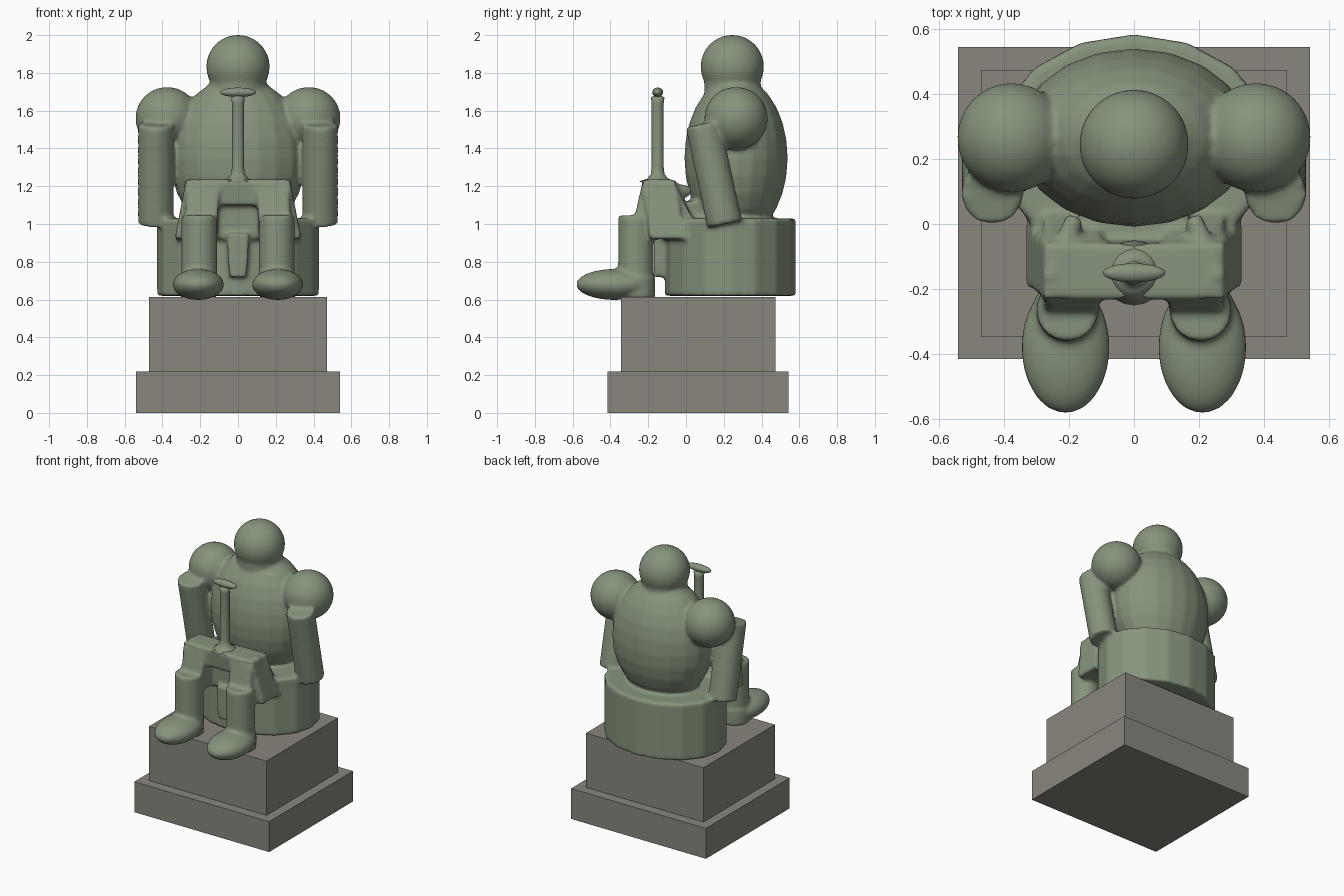
import bpy, bmesh, math
from mathutils import Vector, Matrix

if "Cube" in bpy.data.objects:
    bpy.data.objects.remove(bpy.data.objects["Cube"])


def material(name, rgb):
    m = bpy.data.materials.new(name)
    m.diffuse_color = (*rgb, 1)
    m.use_nodes = True
    m.node_tree.nodes["Principled BSDF"].inputs["Base Color"].default_value = m.diffuse_color
    return m


GREEN = material("weathered_green", (0.24, 0.295, 0.205))
STONE = material("grey_stone", (0.25, 0.24, 0.205))


def finish(name, bm, mat):
    bmesh.ops.recalc_face_normals(bm, faces=bm.faces)
    me = bpy.data.meshes.new(name)
    bm.to_mesh(me)
    bm.free()
    me.materials.append(mat)
    ob = bpy.data.objects.new(name, me)
    bpy.context.collection.objects.link(ob)
    return ob


def ellipsoid(bm, c, r, u=32, v=20):
    mat = Matrix.Translation(c) @ Matrix.Diagonal((*r, 1))
    bmesh.ops.create_uvsphere(bm, u_segments=u, v_segments=v, radius=1, matrix=mat)


def tube(bm, a, b, r1, r2=None, seg=24):
    a, b = Vector(a), Vector(b)
    d = b - a
    mat = Matrix.Translation((a + b) / 2) @ d.to_track_quat('Z', 'Y').to_matrix().to_4x4()
    bmesh.ops.create_cone(bm, cap_ends=True, segments=seg, radius1=r1,
                          radius2=r1 if r2 is None else r2, depth=d.length, matrix=mat)


def block(bm, bottom, top):
    """Tapered box; each end is (x0, x1, y0, y1, z)."""
    rings = []
    for x0, x1, y0, y1, z in (bottom, top):
        rings.append([bm.verts.new(p) for p in
                      ((x0, y0, z), (x1, y0, z), (x1, y1, z), (x0, y1, z))])
    lo, hi = rings
    bm.faces.new(lo[::-1])
    bm.faces.new(hi)
    for i in range(4):
        j = (i + 1) % 4
        bm.faces.new((lo[i], lo[j], hi[j], hi[i]))


# Stepped plinth
for name, s, y0, y1, z0, z1 in (("plinth_base", 0.54, -0.415, 0.543, 0, 0.22),
                                ("plinth_block", 0.47, -0.345, 0.473, 0.22, 0.613)):
    bm = bmesh.new()
    block(bm, (-s, s, y0, y1, z0), (-s, s, y0, y1, z1))
    finish(name, bm, STONE)

bm = bmesh.new()
# Sixteen-sided oval seat
bmesh.ops.create_cone(bm, cap_ends=True, segments=16, radius1=1, radius2=1, depth=0.41,
                      matrix=Matrix.Translation((0, 0.235, 0.825)) @ Matrix.Diagonal((0.43, 0.347, 1, 1)))
# Torso and head
ellipsoid(bm, (0, 0.265, 1.35), (0.36, 0.274, 0.43), 20, 14)
ellipsoid(bm, (0, 0.245, 1.833), (0.168, 0.168, 0.168))
tube(bm, (0, 0.25, 1.6), (0, 0.245, 1.78), 0.15)
# Middle of the lap and hanging cloth below it
block(bm, (-0.14, 0.14, -0.22, -0.05, 1.1), (-0.2, 0.2, -0.235, -0.06, 1.235))
block(bm, (-0.15, 0.15, -0.13, 0.1, 0.92), (-0.17, 0.17, -0.14, 0.1, 1.12))
block(bm, (-0.045, 0.045, -0.17, -0.08, 0.72), (-0.06, 0.06, -0.17, -0.08, 0.95))

for s in (-1, 1):
    # Shoulder and arm
    ellipsoid(bm, (s * 0.375, 0.265, 1.56), (0.168, 0.168, 0.165))
    tube(bm, (s * 0.435, 0.09, 1.53), (s * 0.435, 0.205, 1.0), 0.094)
    # Draped thigh, knee and shin
    block(bm, (s * 0.11, s * 0.335, -0.19, 0.0, 0.92), (s * 0.1, s * 0.275, -0.23, -0.06, 1.235))
    block(bm, (s * 0.11, s * 0.28, -0.28, 0.05, 1.0), (s * 0.1, s * 0.27, -0.235, -0.05, 1.2))
    tube(bm, (s * 0.205, -0.265, 0.63), (s * 0.205, -0.265, 1.045), 0.095)
    # Hand ridge across the lap
    tube(bm, (s * 0.18, 0.02, 1.17), (s * 0.26, -0.17, 1.215), 0.03)
    # Boot and heel
    ellipsoid(bm, (s * 0.21, -0.378, 0.68), (0.136, 0.204, 0.082))
    tube(bm, (s * 0.21, -0.26, 0.608), (s * 0.21, -0.26, 0.72), 0.098)

# Fuse the cast body into one softly blended surface
body = finish("seated_figure", bm, GREEN)
mod = body.modifiers.new("fuse", 'REMESH')
mod.mode = 'VOXEL'
mod.voxel_size = 0.012
mod.use_smooth_shade = True
mod = body.modifiers.new("soften", 'SMOOTH')
mod.factor = 0.5
mod.iterations = 6

# Upright staff with flared foot and oval cap
bm = bmesh.new()
profile = [(0, 1.2), (0.1, 1.225), (0.055, 1.24), (0.036, 1.265), (0.032, 1.3),
           (0.032, 1.64), (0.036, 1.67), (0, 1.69)]
N = 20
verts = [bm.verts.new((r, 0, z)) for r, z in profile]
edges = [bm.edges.new(e) for e in zip(verts, verts[1:])]
bmesh.ops.spin(bm, geom=verts + edges, cent=(0, 0, 0), axis=(0, 0, 1),
               angle=math.tau, steps=N)
bmesh.ops.remove_doubles(bm, verts=bm.verts, dist=0.0005)
bmesh.ops.translate(bm, verts=bm.verts, vec=(0, -0.15, 0))
ellipsoid(bm, (0, -0.15, 1.697), (0.096, 0.029, 0.025), 24, 12)
staff = finish("staff", bm, GREEN)
for p in staff.data.polygons:
    p.use_smooth = True
